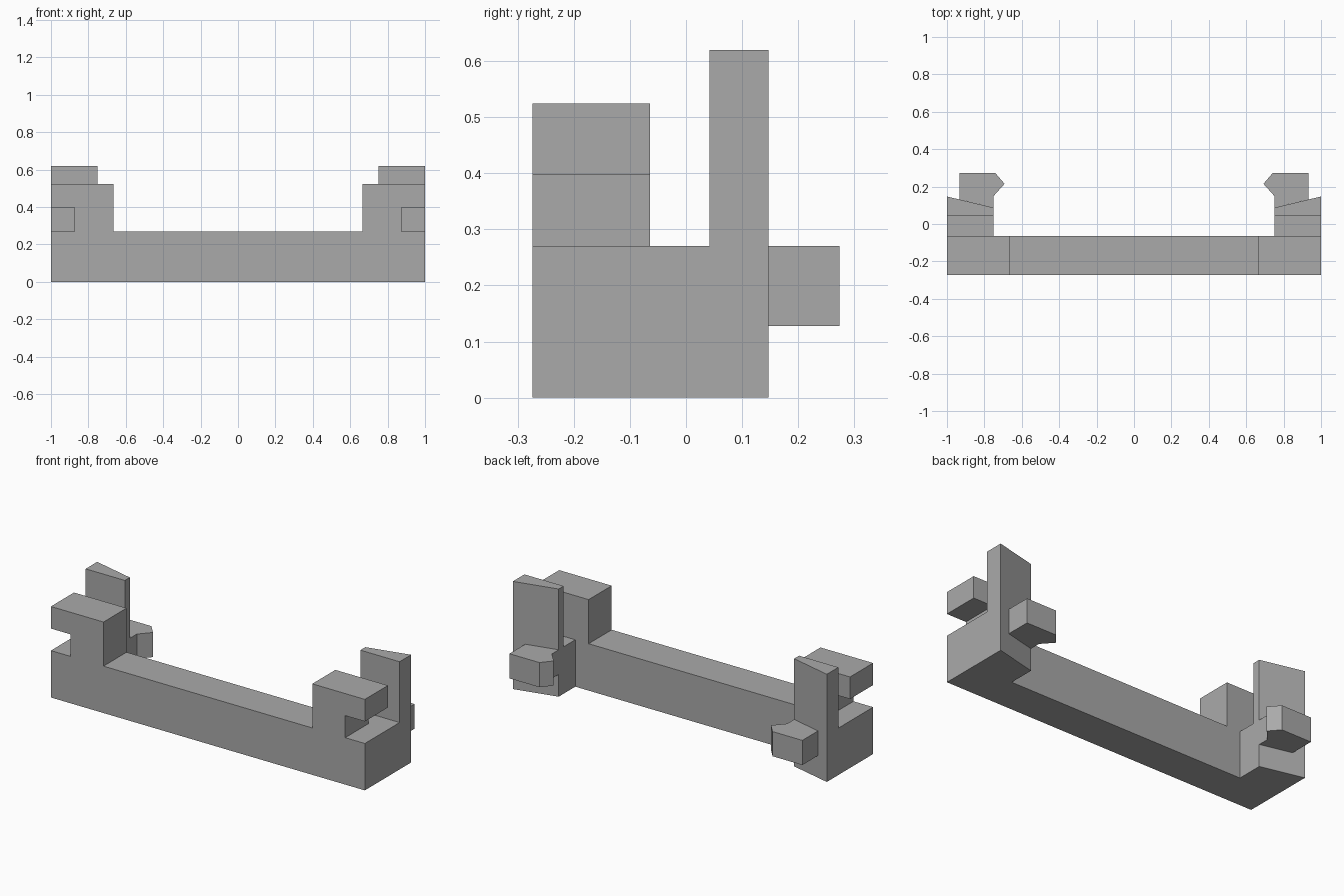
import bpy
import bmesh
from mathutils import Vector

cube = bpy.data.objects.get("Cube")
if cube:
    bpy.data.objects.remove(cube, do_unlink=True)

# Single plain grey
grey = bpy.data.materials.new("plain grey")
grey.use_nodes = True
colour = (0.4, 0.4, 0.4, 1)
grey.diffuse_color = colour
grey.node_tree.nodes["Principled BSDF"].inputs["Base Color"].default_value = colour


def prism(name, profile, axis, start, end, mirrored=True):
    """Extrude a profile along y (x, z points) or z (x, y points)."""
    def place(a, b, c):
        return Vector((a, c, b)) if axis == "y" else Vector((a, b, c))

    bm = bmesh.new()
    face = bm.faces.new([bm.verts.new(place(a, b, start)) for a, b in profile])
    new = bmesh.ops.extrude_face_region(bm, geom=[face])["geom"]
    moved = [v for v in new if isinstance(v, bmesh.types.BMVert)]
    bmesh.ops.translate(bm, verts=moved, vec=place(0, 0, end - start))
    bmesh.ops.recalc_face_normals(bm, faces=bm.faces)
    mesh = bpy.data.meshes.new(name)
    bm.to_mesh(mesh)
    bm.free()
    mesh.materials.append(grey)
    obj = bpy.data.objects.new(name, mesh)
    bpy.context.collection.objects.link(obj)
    if mirrored:
        obj.modifiers.new("Mirror", "MIRROR").use_mirror_merge = False
    return obj


FRONT, BEAM_BACK, DECK, INNER = -0.274, -0.064, 0.27, 0.75
SLANT = [(1, 0.147), (INNER, 0.087)]

# Long front beam with a raised, notched post at each end
half = [(1, 0), (1, DECK), (0.875, DECK), (0.875, 0.397),
        (1, 0.397), (1, 0.524), (0.665, 0.524), (0.665, DECK)]
outline = half + [(-x, z) for x, z in reversed(half)]
prism("front_beam", outline, "y", FRONT, BEAM_BACK, mirrored=False)

# Rear end blocks with slanted backs
prism("end_block", [(INNER, BEAM_BACK), (1, BEAM_BACK)] + SLANT, "z", 0, DECK)

# Tall upright plates on the end blocks
prism("upright_plate", [(INNER, 0.042), (1, 0.042)] + SLANT, "z", DECK, 0.62)

# Pointed hooks behind the end blocks
hook = [(INNER, 0.087), (0.933, 0.131), (0.933, 0.274),
        (0.743, 0.274), (0.692, 0.215), (INNER, 0.15)]
prism("rear_hook", hook, "z", 0.128, DECK)
